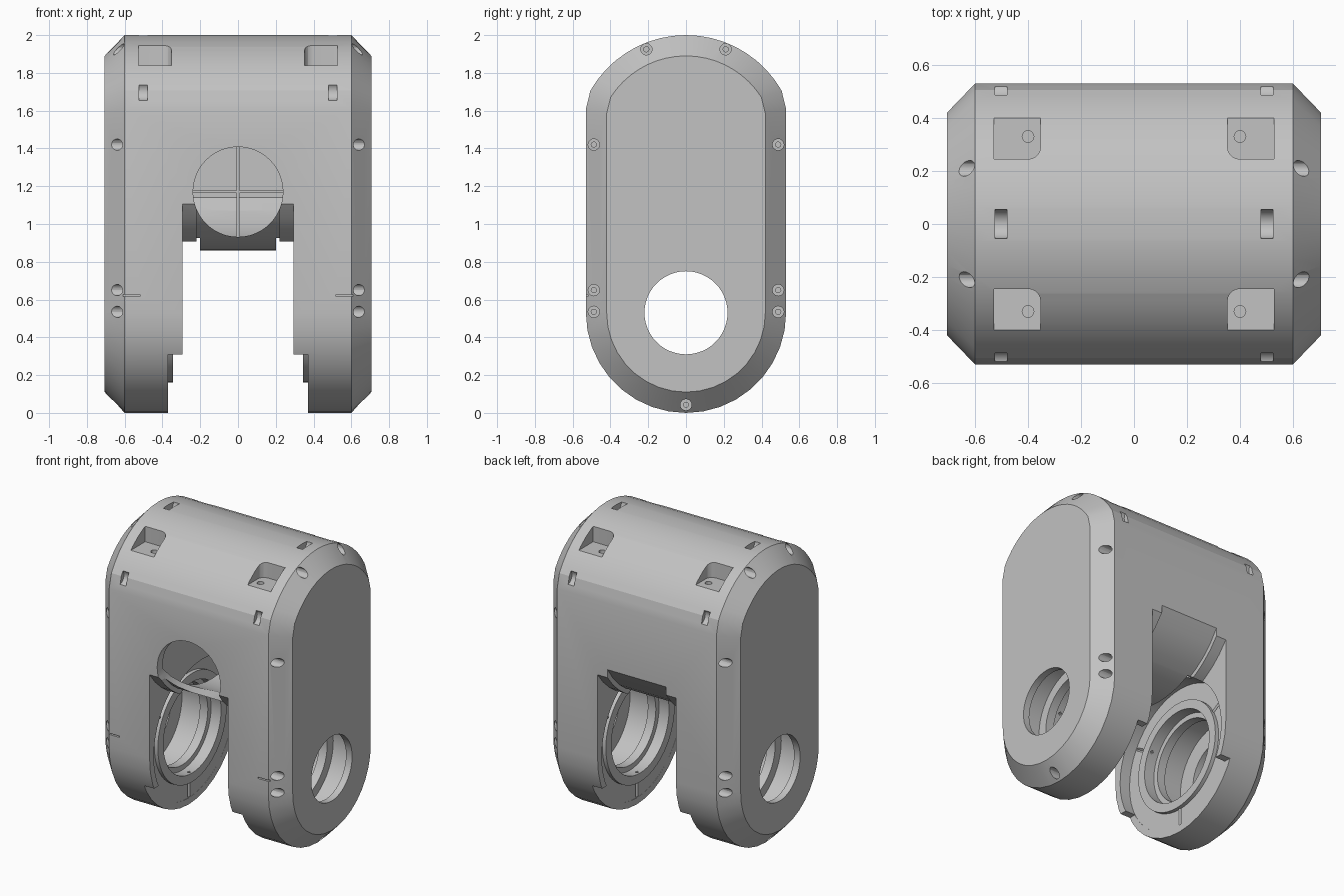
import bpy, bmesh, math
from mathutils import Matrix, Vector

if "Cube" in bpy.data.objects:
    bpy.data.objects.remove(bpy.data.objects["Cube"])

grey = bpy.data.materials.new("housing grey")
grey.use_nodes = True
grey.diffuse_color = (0.54, 0.54, 0.54, 1)
grey.node_tree.nodes["Principled BSDF"].inputs["Base Color"].default_value = (0.54, 0.54, 0.54, 1)


def make(name, bm):
    bmesh.ops.recalc_face_normals(bm, faces=bm.faces)
    mesh = bpy.data.meshes.new(name)
    bm.to_mesh(mesh)
    bm.free()
    mesh.materials.append(grey)
    ob = bpy.data.objects.new(name, mesh)
    bpy.context.collection.objects.link(ob)
    return ob


def loft(name, sections):
    """Skin closed y-z outlines placed at successive x positions."""
    bm = bmesh.new()
    rings = [[bm.verts.new((x, y, z)) for y, z in pts] for x, pts in sections]
    for a, b in zip(rings, rings[1:]):
        for i in range(len(a)):
            j = (i + 1) % len(a)
            bm.faces.new((a[i], a[j], b[j], b[i]))
    bm.faces.new(rings[0])
    bm.faces.new(rings[-1])
    return make(name, bm)


def box(name, lo, hi, round_at=None):
    bm = bmesh.new()
    lo, hi = Vector(lo), Vector(hi)
    bmesh.ops.create_cube(bm, size=1, matrix=Matrix.Translation((lo + hi) / 2) @ Matrix.Diagonal((*(hi - lo), 1)))
    if round_at:
        edges = [e for e in bm.edges if all((v.co.xy - Vector(round_at)).length < 1e-3 for v in e.verts)]
        bmesh.ops.bevel(bm, geom=edges, offset=0.045, segments=5, affect='EDGES', profile=0.5)
    return make(name, bm)


def rod(name, centre, axis, radius, length, sides=32):
    bm = bmesh.new()
    turn = Vector((0, 0, 1)).rotation_difference(Vector(axis)).to_matrix().to_4x4()
    bmesh.ops.create_cone(bm, cap_ends=True, segments=sides, radius1=radius, radius2=radius,
                          depth=length, matrix=Matrix.Translation(centre) @ turn)
    return make(name, bm)


def combine(target, tool, operation='DIFFERENCE'):
    mod = target.modifiers.new("cut", 'BOOLEAN')
    mod.operation, mod.solver, mod.object = operation, 'EXACT', tool
    bpy.context.view_layer.objects.active = target
    bpy.ops.object.modifier_apply(modifier=mod.name)
    bpy.data.objects.remove(tool)


def outline(inset):
    """Rounded outline: full half circle below, slightly flatter arc on top with eased shoulders."""
    r, R, n = 0.53 - inset, 0.583 - inset, 18
    pts = [(r * math.cos(a), 0.53 + r * math.sin(a))
           for a in (math.pi + math.pi * i / n for i in range(n + 1))]
    corner = math.acos(r / R)
    shoulder = 1.417 + R * math.sin(corner) - 0.05
    start = corner + 0.09
    pts.append((r, shoulder))
    pts += [(R * math.cos(a), 1.417 + R * math.sin(a))
            for a in (start + (math.pi - 2 * start) * i / n for i in range(n + 1))]
    pts.append((-r, shoulder))
    return pts


def belly(radius, reach, n=16):
    """Downward bulging arc, from the back to the front."""
    return [(y, 1.48 - math.sqrt(radius ** 2 - y ** 2))
            for y in (reach * (1 - 2 * i / n) for i in range(n + 1))]


# Chamfered main shell
housing = loft("housing", [(-0.706, outline(0.11)), (-0.6, outline(0)),
                           (0.6, outline(0)), (0.706, outline(0.11))])

# Slot between the legs under a bulging belly, a little lower along its sides
for half, radius in ((0.295, 0.65), (0.22, 0.62)):
    pts = [(-0.6, -0.1), (0.6, -0.1), (0.6, 1.16)] + belly(radius, 0.535) + [(-0.6, 1.16)]
    combine(housing, loft("slot", [(-half, pts), (half, pts)]))

# Hollow inside the belly, opened by a round front port, with crossed ribs at the back
pts = belly(0.58, 0.47) + [(-0.47, 1.5), (0.47, 1.5)]
combine(housing, loft("hollow", [(-0.27, pts), (0.27, pts)]))
combine(housing, rod("port", (0, -0.32, 1.17), (0, 1, 0), 0.238, 0.64, 48))
pts = [(0.1, 0.89), (0.3, 0.96), (0.49, 1.15), (0.49, 1.55), (0.1, 1.55)]
combine(housing, loft("upright_rib", [(-0.007, pts), (0.007, pts)]), 'UNION')
combine(housing, box("cross_rib", (-0.28, 0.1, 1.163), (0.28, 0.49, 1.177)), 'UNION')

for s in (-1, 1):
    def sided(name, x0, x1, y0, y1, z0, z1, corner=None):
        a, b = sorted((s * x0, s * x1))
        return box(name, (a, y0, z0), (b, y1, z1), corner)

    def bore(radius, x0, x1, y=0, z=0.53, sides=48):
        return rod("bore", (s * (x0 + x1) / 2, y, z), (1, 0, 0), radius, x1 - x0, sides)

    # Inner leg face: lower relief, round recess, raised ring and hollow behind it
    combine(housing, sided("relief", 0.2, 0.37, -0.6, 0.6, -0.1, 0.31))
    combine(housing, bore(0.485, 0.2, 0.371))
    combine(housing, bore(0.37, 0.345, 0.4), 'UNION')
    combine(housing, bore(0.31, 0.2, 0.42))
    combine(housing, bore(0.275, 0.3, 0.6))
    combine(housing, bore(0.34, 0.48, 0.66))
    combine(housing, bore(0.22, 0.5, 0.8))
    # Radial gaps around the ring
    for angle in (30, 150, 270):
        a = math.radians(angle)
        d = Vector((0, math.cos(a), math.sin(a)))
        combine(housing, rod("gap", Vector((s * 0.37, 0, 0.53)) + d * 0.39, d, 0.012, 0.18, 4))

    # Screw holes in the chamfer
    spots = [(m * y, z) for m in (-1, 1) for y, z in ((0.21, 1.925), (0.488, 1.42), (0.488, 0.65), (0.488, 0.535))]
    for y, z in spots + [(0, 0.043)]:
        combine(housing, bore(0.03, 0.56, 0.8, y, z, 20))
        combine(housing, bore(0.014, 0.52, 0.7, y, z, 10))

    # Scooped top slot
    combine(housing, rod("top_slot", (s * 0.5025, 0, 2.0), (1, 0, 0), 0.056, 0.045, 24))
    for m in (-1, 1):
        # Corner pockets with a fixing hole, and scooped wall slots below them
        y0, y1 = sorted((m * 0.245, m * 0.6))
        combine(housing, sided("pocket", 0.353, 0.528, y0, y1, 1.84, 2.1, (s * 0.353, m * 0.245)))
        combine(housing, rod("fixing_hole", (s * 0.4, m * 0.33, 1.75), (0, 0, 1), 0.022, 0.3, 16))
        combine(housing, rod("wall_slot", (s * 0.5025, m * 0.53, 1.705), (1, 0, 0), 0.052, 0.045, 24))
    # Short seam on the front
    combine(housing, sided("seam", 0.52, 0.61, -0.6, -0.515, 0.617, 0.626))

bpy.ops.object.select_all(action='DESELECT')
housing.select_set(True)
bpy.context.view_layer.objects.active = housing
bpy.ops.object.shade_smooth_by_angle(angle=math.radians(18))
